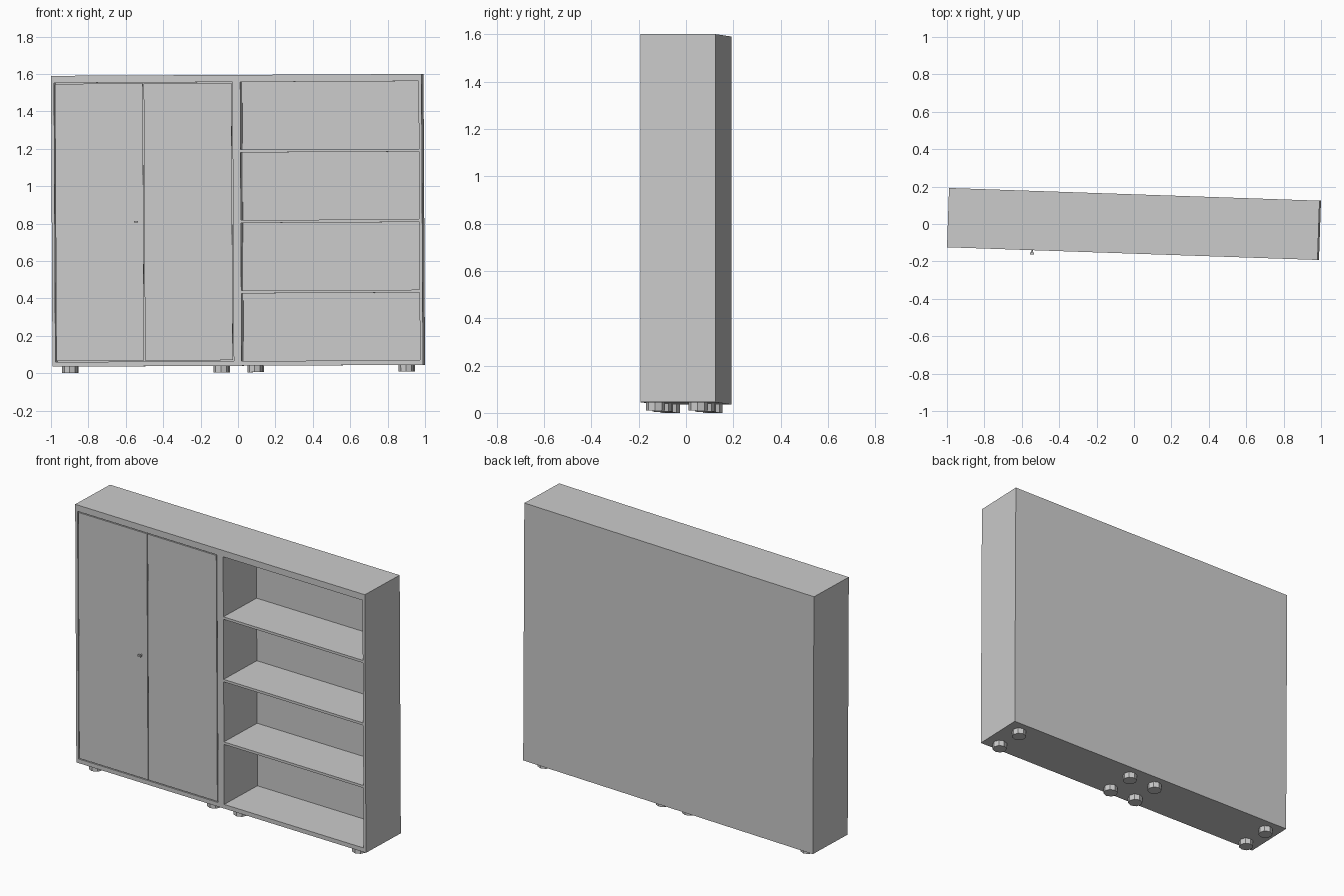
import bpy, bmesh, math
from mathutils import Matrix, Vector

default = bpy.data.objects.get("Cube")
if default:
    bpy.data.objects.remove(default, do_unlink=True)

grey = bpy.data.materials.new("light grey")
grey.use_nodes = True
grey.diffuse_color = (0.6, 0.6, 0.6, 1)
grey.node_tree.nodes["Principled BSDF"].inputs["Base Color"].default_value = (0.6, 0.6, 0.6, 1)

# Cabinet sizes, measured before the slight turn and tilt
W, D, H = 1.982, 0.317, 1.555
FOOT = 0.035
FRONT, BACK = -D / 2, D / 2
SIDE, MIDDLE = 0.016, 0.021
LOW, HIGH = 0.025, 1.517
SHELF = 0.015
GAP = 0.005

# Whole cabinet stands slightly turned and tilted
placement = (Matrix.Translation((0, 0, H / 2 + 0.04))
             @ Matrix.Rotation(math.radians(-1.96), 4, 'Z')
             @ Matrix.Rotation(math.radians(-0.29), 4, 'Y')
             @ Matrix.Translation((0, 0, -H / 2)))


def finish(name, bm):
    mesh = bpy.data.meshes.new(name)
    bm.to_mesh(mesh)
    bm.free()
    mesh.materials.append(grey)
    obj = bpy.data.objects.new(name, mesh)
    bpy.context.collection.objects.link(obj)
    obj.matrix_world = placement
    return obj


def add_box(bm, low, high):
    low, high = Vector(low), Vector(high)
    matrix = Matrix.Translation((low + high) / 2) @ Matrix.Diagonal((*(high - low), 1))
    bmesh.ops.create_cube(bm, size=1, matrix=matrix)


def box(name, low, high):
    bm = bmesh.new()
    add_box(bm, low, high)
    return finish(name, bm)


def cylinder(name, center, radius, length, sides, axis='Z'):
    bm = bmesh.new()
    turn = Matrix.Rotation(math.pi / 2, 4, 'X') if axis == 'Y' else Matrix()
    bmesh.ops.create_cone(bm, cap_ends=True, segments=sides, radius1=radius, radius2=radius,
                          depth=length, matrix=Matrix.Translation(center) @ turn)
    return finish(name, bm)


# Carcass: one block with the cupboard and four shelf bays hollowed out
carcass = box("carcass", (-W / 2, FRONT, 0), (W / 2, BACK, H))
inner_back = BACK - 0.015
left_edge, right_edge = -W / 2 + SIDE, W / 2 - SIDE
bm = bmesh.new()
add_box(bm, (left_edge, FRONT - 0.1, LOW), (-MIDDLE, inner_back, HIGH))
bay = (HIGH - LOW - 3 * SHELF) / 4
for i in range(4):
    z = LOW + i * (bay + SHELF)
    add_box(bm, (MIDDLE, FRONT - 0.1, z), (right_edge, inner_back, z + bay))
cutter = finish("bay_cutter", bm)
cutter.hide_render = True
cut = carcass.modifiers.new("bays", 'BOOLEAN')
cut.operation = 'DIFFERENCE'
cut.solver = 'EXACT'
cut.object = cutter
bpy.context.view_layer.objects.active = carcass
bpy.ops.object.modifier_apply(modifier=cut.name)
bpy.data.objects.remove(cutter, do_unlink=True)

# Pair of flush doors
center = (left_edge - MIDDLE) / 2
for name, x0, x1 in (("right_door", left_edge + GAP, center - GAP / 2),
                     ("left_door", center + GAP / 2, -MIDDLE - GAP)):
    box(name, (x0, FRONT, LOW + GAP), (x1, FRONT + 0.016, HIGH - GAP))

# Key in the right door
key_x, key_z = -0.54, 0.773
cylinder("key_stem", (key_x, FRONT - 0.008, key_z), 0.004, 0.016, 8, 'Y')
box("key_bow", (key_x - 0.01, FRONT - 0.024, key_z - 0.005),
    (key_x + 0.01, FRONT - 0.012, key_z + 0.005))

# Eight round feet
for x in (-0.9, -0.09, 0.09, 0.9):
    for row, y in (("front", -0.098), ("back", 0.082)):
        cylinder(row + "_foot", (x, y, -FOOT / 2), 0.041, FOOT, 8)
